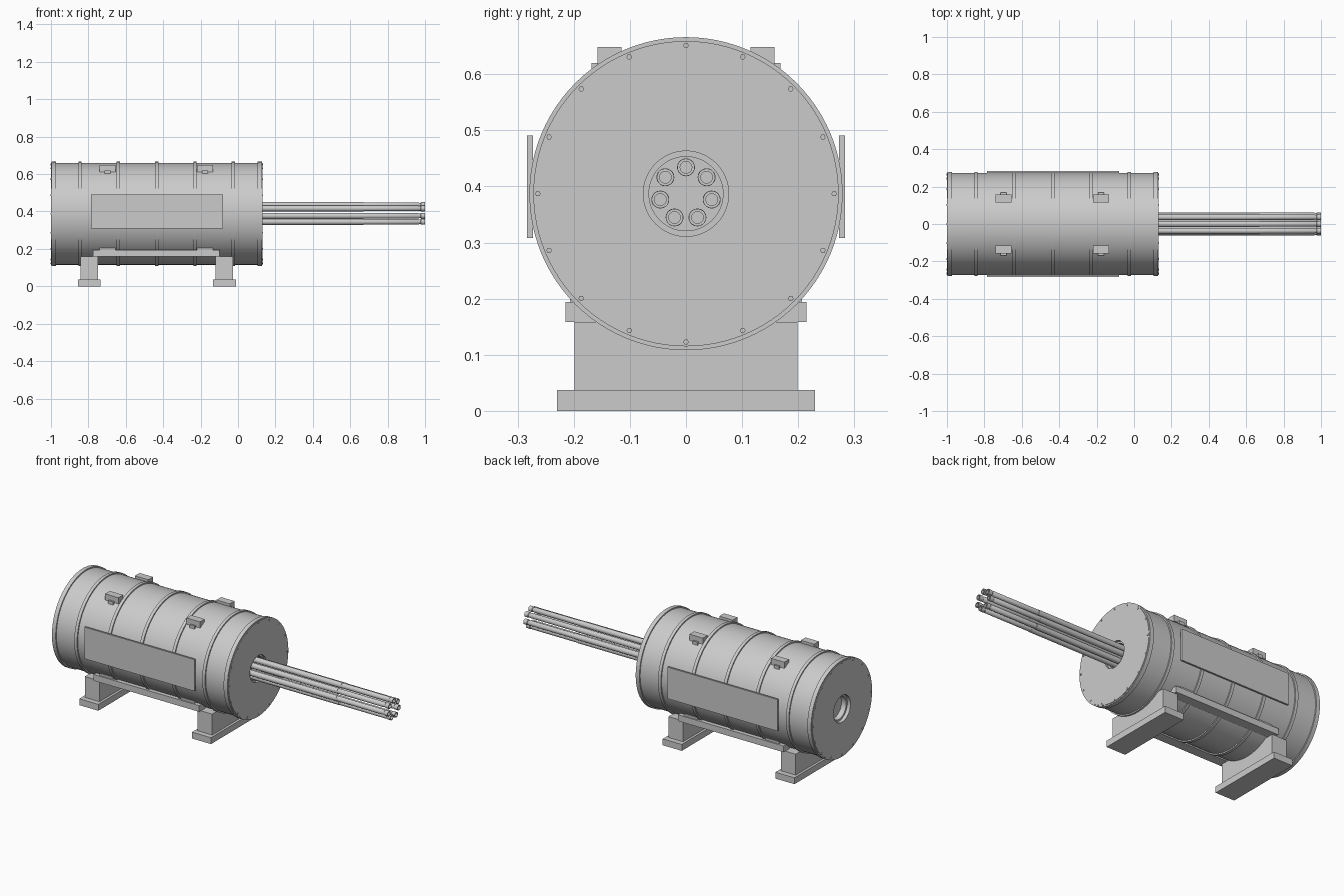
import bpy, bmesh, math
from mathutils import Matrix, Vector

old = bpy.data.objects.get("Cube")
if old:
    bpy.data.objects.remove(old, do_unlink=True)

AXIS_Z = 0.387  # height of the drum axis

grey = bpy.data.materials.new("light_grey")
grey.use_nodes = True
grey.diffuse_color = (0.6, 0.6, 0.6, 1)
grey.node_tree.nodes["Principled BSDF"].inputs["Base Color"].default_value = (0.6, 0.6, 0.6, 1)


def finish(name, bm, smooth=False):
    bmesh.ops.recalc_face_normals(bm, faces=bm.faces)
    mesh = bpy.data.meshes.new(name)
    bm.to_mesh(mesh)
    bm.free()
    mesh.materials.append(grey)
    obj = bpy.data.objects.new(name, mesh)
    bpy.context.collection.objects.link(obj)
    if smooth:
        bpy.ops.object.select_all(action="DESELECT")
        obj.select_set(True)
        bpy.context.view_layer.objects.active = obj
        bpy.ops.object.shade_smooth_by_angle(angle=math.radians(35))
    return obj


def lathe(name, profile, segments=64, y=0.0, z=AXIS_Z):
    """Spin (x, radius) points around a line along x."""
    bm = bmesh.new()
    verts = [bm.verts.new((x, 0, r)) for x, r in profile]
    edges = [bm.edges.new(pair) for pair in zip(verts, verts[1:])]
    bmesh.ops.spin(bm, geom=verts + edges, cent=(0, 0, 0), axis=(1, 0, 0),
                   angle=math.tau, steps=segments, use_merge=True)
    bmesh.ops.remove_doubles(bm, verts=bm.verts, dist=1e-5)
    bmesh.ops.translate(bm, verts=bm.verts, vec=(0, y, z))
    return finish(name, bm, True)


def box(name, low, high):
    low, high = Vector(low), Vector(high)
    bm = bmesh.new()
    bmesh.ops.create_cube(bm, size=1, matrix=Matrix.Translation((low + high) / 2)
                          @ Matrix.Diagonal((*(high - low), 1)))
    return finish(name, bm)


def side_boxes(name, low, high):
    """A box on the left side (+y) and its mirror copy on -y."""
    box(name + "_back", low, high)
    box(name + "_front", (low[0], -high[1], low[2]), (high[0], -low[1], high[2]))


# Drum with a recessed hole at each end
lathe("drum", [(-0.95, 0), (-0.95, 0.066), (-0.98, 0.066), (-0.98, 0.077),
               (-1.0, 0.077), (-1.0, 0.272), (0.13, 0.272), (0.13, 0.076),
               (0.115, 0.076), (0.115, 0.066), (0.05, 0.066), (0.05, 0)], 96)

# End flanges and raised hoops
hoops = [(-0.985, 0.024)] + [(x, 0.018) for x in (-0.845, -0.64, -0.435, -0.23, -0.025)] + [(0.115, 0.024)]
for i, (x, width) in enumerate(hoops):
    h = width / 2
    lathe(f"hoop_{i}", [(x - h, 0.27), (x - h, 0.279), (x + h, 0.279), (x + h, 0.27)], 96)

# Ring of bolts on both end faces
for end, x in (("muzzle", 0.13), ("rear", -1.0)):
    bm = bmesh.new()
    for i in range(16):
        a = math.tau * i / 16
        place = Matrix.Translation((x, 0.264 * math.cos(a), AXIS_Z + 0.264 * math.sin(a)))
        bmesh.ops.create_cone(bm, cap_ends=True, segments=6, radius1=0.005, radius2=0.005,
                              depth=0.006, matrix=place @ Matrix.Rotation(math.pi / 2, 4, "Y"))
    finish(end + "_bolts", bm)

# Seven hollow barrels with a thicker sleeve and a tip collar
for i in range(7):
    a = math.pi / 2 + math.tau * i / 7
    lathe(f"barrel_{i}", [(0.04, 0), (0.04, 0.016), (0.67, 0.016), (0.67, 0.0145),
                          (0.965, 0.0145), (0.968, 0.0125), (0.975, 0.0125),
                          (0.978, 0.0155), (1.0, 0.0155), (1.0, 0.0105),
                          (0.93, 0.0105), (0.93, 0)], 20,
          0.047 * math.cos(a), AXIS_Z + 0.047 * math.sin(a))

# Flat side panels
side_boxes("side_panel", (-0.785, 0.273, 0.308), (-0.08, 0.283, 0.491))

# Lifting lugs with latches on top, small brackets above the rails
for name, x in (("rear", -0.698), ("fore", -0.176)):
    side_boxes(name + "_lug", (x - 0.043, 0.115, 0.612), (x + 0.043, 0.158, 0.648))
    side_boxes(name + "_latch", (x - 0.016, 0.14, 0.602), (x + 0.016, 0.168, 0.62))
    side_boxes(name + "_bracket", (x - 0.043, 0.17, 0.19), (x + 0.043, 0.207, 0.206))

# Side rails
side_boxes("rail", (-0.775, 0.158, 0.158), (-0.098, 0.215, 0.194))

# Stands
for name, x in (("rear", -0.795), ("fore", -0.073)):
    box(name + "_foot", (x - 0.061, -0.23, 0), (x + 0.061, 0.23, 0.037))
    box(name + "_pillar", (x - 0.047, -0.199, 0.037), (x + 0.047, 0.199, 0.158))
